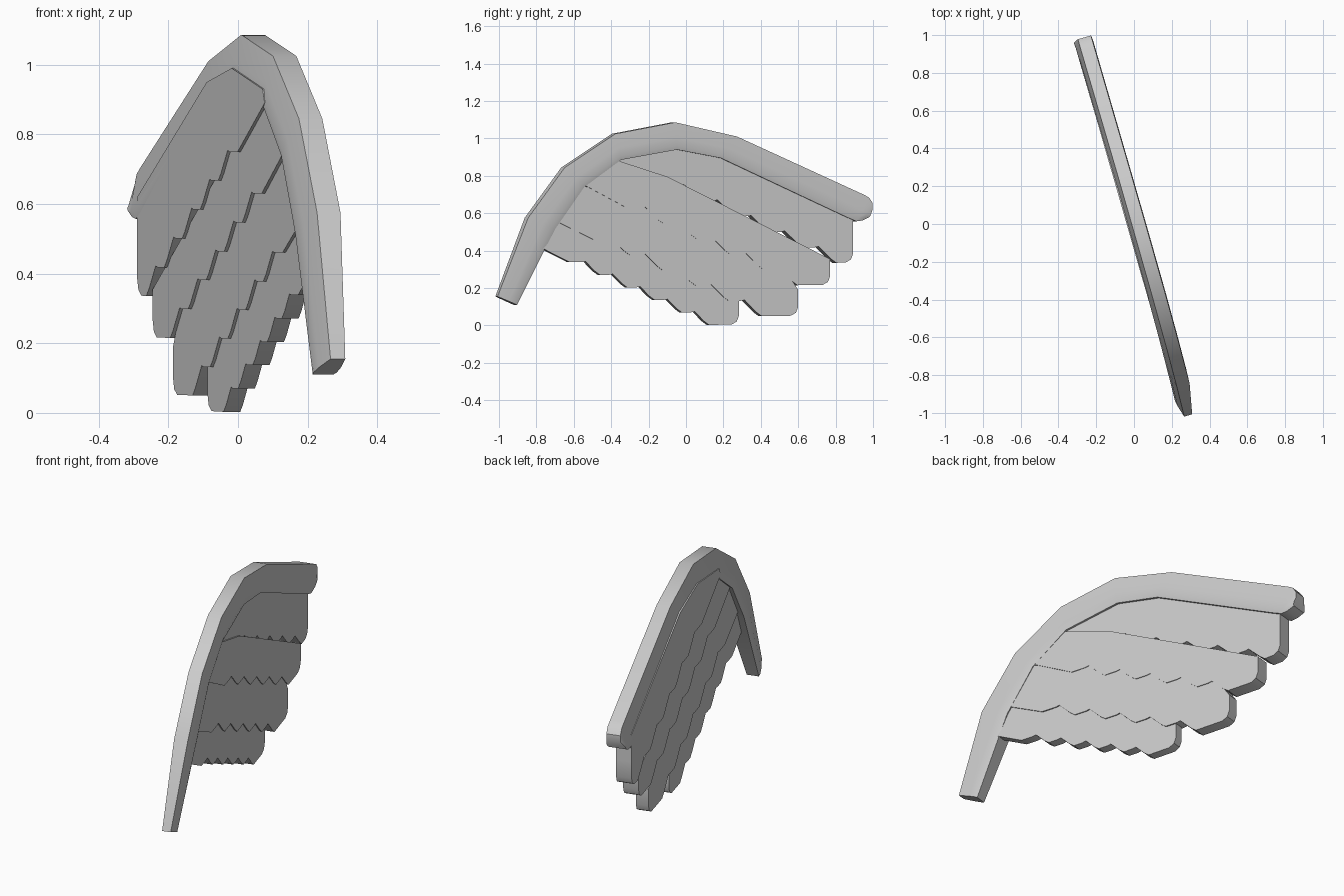
import bpy, bmesh

SLOPE = 0.287


def place(y, z, off):
    # wing plane point, pushed off along the plane normal
    return (-SLOPE * y + 0.96 * off, y + 0.27 * (off - 0.05), z)


def finish(name, bm, angle):
    bmesh.ops.recalc_face_normals(bm, faces=bm.faces)
    me = bpy.data.meshes.new(name)
    bm.to_mesh(me)
    bm.free()
    ob = bpy.data.objects.new(name, me)
    bpy.context.collection.objects.link(ob)
    bpy.ops.object.select_all(action='DESELECT')
    ob.select_set(True)
    bpy.context.view_layer.objects.active = ob
    bpy.ops.object.shade_smooth_by_angle(angle=angle)
    return ob


def feather_row(name, top, start, step, flat, end, front, back):
    # stepped lower edge climbing towards the wing tip, rounded trailing corner
    y, z = start
    dy, dz = step
    pts = [(end, z + 0.14), (end, z + 0.05), (end - 0.012, z + 0.018),
           (end - 0.04, z + 0.002)]
    for i in range(6):
        yy, zz = y - dy * i, z + dz * i
        if i:
            pts += [(yy + flat, zz + 0.004), (yy + flat - 0.02, zz)]
        pts += [(yy + 0.015, zz), (yy - 0.012, zz + 0.02)] if i < 5 else [(yy, zz)]
    pts += top
    bm = bmesh.new()
    rings = [[bm.verts.new(place(a, b, o)) for a, b in pts] for o in (front, back)]
    for r in rings:
        bm.faces.new(r)
    n = len(pts)
    for i in range(n):
        j = (i + 1) % n
        bm.faces.new((rings[0][i], rings[0][j], rings[1][j], rings[1][i]))
    finish(name, bm, 0.6)


# Four overlapping rows of feathers, top to bottom
feather_row("feather_row_top",
            [(-0.38, 0.89), (-0.36, 0.93), (-0.05, 0.99), (0.2, 0.95), (0.895, 0.62)],
            (0.79, 0.335), (0.18, 0.083), 0.10, 0.895, -0.034, 0.046)
feather_row("feather_row_upper",
            [(-0.58, 0.77), (-0.42, 0.90), (-0.36, 0.88), (-0.1, 0.795)],
            (0.58, 0.215), (0.18, 0.083), 0.10, 0.77, -0.025, 0.054)
feather_row("feather_row_lower",
            [(-0.72, 0.57), (-0.58, 0.75), (-0.3, 0.70), (0.5, 0.34)],
            (0.39, 0.05), (0.177, 0.082), 0.10, 0.60, -0.015, 0.050)
feather_row("feather_row_bottom",
            [(-0.80, 0.43), (-0.70, 0.57), (-0.4, 0.52), (0.22, 0.25)],
            (0.11, 0.003), (0.146, 0.067), 0.085, 0.285, -0.006, 0.044)

# Leading edge: outer y, z, inner y, z, then front and back offsets of the outer rim
stations = [
    (-1.00, 0.155, -0.895, 0.110, -0.022, 0.022),
    (-0.845, 0.575, -0.700, 0.515, -0.016, 0.054),
    (-0.65, 0.845, -0.545, 0.740, -0.012, 0.058),
    (-0.38, 1.025, -0.350, 0.885, -0.009, 0.061),
    (-0.06, 1.086, -0.050, 0.940, -0.008, 0.062),
    (0.27, 1.010, 0.185, 0.895, -0.008, 0.062),
    (0.94, 0.703, 0.860, 0.578, -0.012, 0.060),
    (0.975, 0.685, 0.910, 0.557, -0.012, 0.060),
    (0.995, 0.655, 0.945, 0.562, -0.012, 0.060),
    (0.995, 0.62, 0.980, 0.580, -0.014, 0.058),
]
bm = bmesh.new()
rings = []
for oy, oz, iy, iz, f, b in stations:
    prof = [(0, f), (0.55, f - 0.018), (0.85, f - 0.024), (1, f - 0.022),
            (1, b - 0.004), (0.85, b + 0.002), (0.55, b + 0.004), (0, b)]
    rings.append([bm.verts.new(place(oy + (iy - oy) * t, oz + (iz - oz) * t, o))
                  for t, o in prof])
for a, c in zip(rings, rings[1:]):
    for i in range(8):
        j = (i + 1) % 8
        bm.faces.new((a[i], a[j], c[j], c[i]))
bm.faces.new(rings[0])
bm.faces.new(rings[-1])
finish("leading_edge", bm, 0.6)
